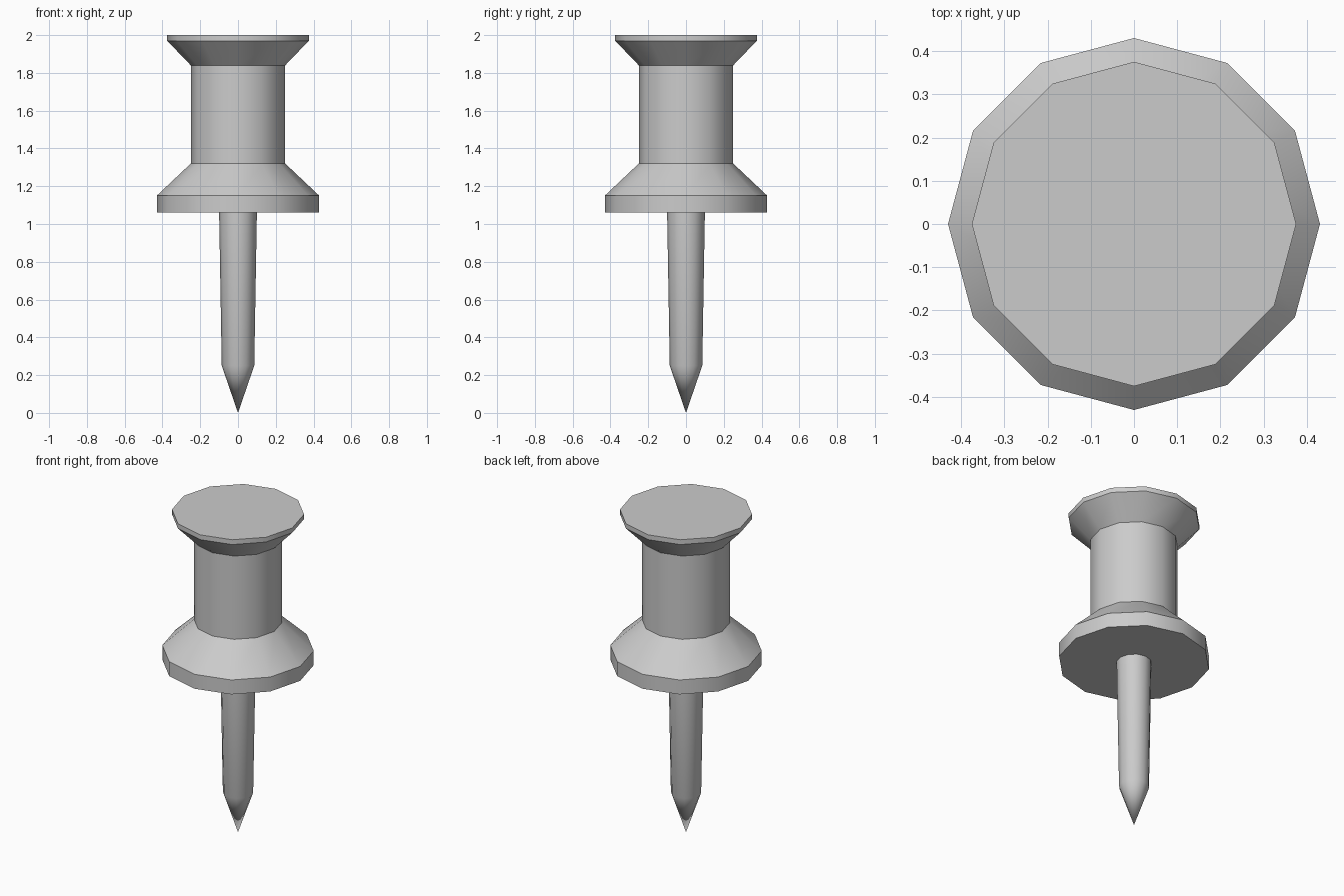
import bpy
import bmesh
import math
from mathutils import Matrix

SIDES = 12

cube = bpy.data.objects.get("Cube")
if cube:
    bpy.data.objects.remove(cube, do_unlink=True)

# One light grey for the whole pin
grey = bpy.data.materials.new("light grey")
grey.use_nodes = True
colour = (0.6, 0.6, 0.6, 1)
grey.diffuse_color = colour
grey.node_tree.nodes["Principled BSDF"].inputs["Base Color"].default_value = colour


def turned_part(name, profile, smooth_angle):
    """Spin a (radius, height) profile around z; a profile end at radius 0 closes it."""
    bm = bmesh.new()
    verts = [bm.verts.new((r, 0, z)) for r, z in profile]
    edges = [bm.edges.new(pair) for pair in zip(verts, verts[1:])]
    bmesh.ops.spin(bm, geom=verts + edges, axis=(0, 0, 1), cent=(0, 0, 0),
                   angle=math.tau, steps=SIDES)
    bmesh.ops.remove_doubles(bm, verts=bm.verts, dist=0.0005)
    open_edges = [e for e in bm.edges if e.is_boundary]
    bmesh.ops.holes_fill(bm, edges=open_edges, sides=SIDES)
    bmesh.ops.recalc_face_normals(bm, faces=bm.faces)
    mesh = bpy.data.meshes.new(name)
    bm.to_mesh(mesh)
    bm.free()
    mesh.materials.append(grey)
    part = bpy.data.objects.new(name, mesh)
    bpy.context.collection.objects.link(part)
    bpy.ops.object.select_all(action='DESELECT')
    part.select_set(True)
    bpy.context.view_layer.objects.active = part
    bpy.ops.object.shade_smooth_by_angle(angle=math.radians(smooth_angle))
    return part


# Flared grip: base flange, waist and cap
turned_part("grip", [(0.43, 1.06), (0.43, 1.15), (0.25, 1.32),
                     (0.25, 1.84), (0.375, 1.97), (0.375, 2.0)], 35)

# Tapered needle with a pointed tip
turned_part("needle", [(0, 0), (0.086, 0.25), (0.1, 1.06)], 35)
